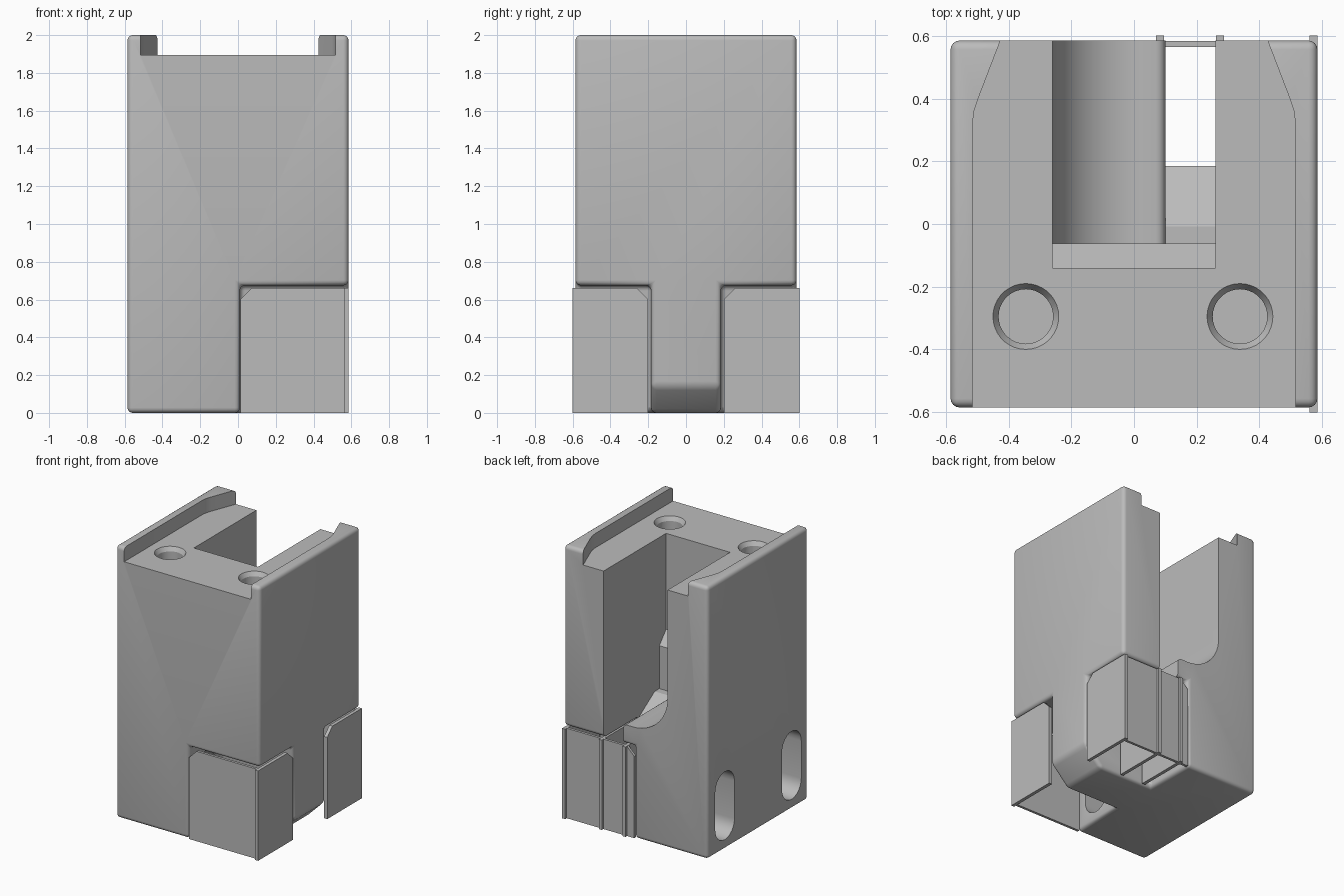
import bpy, bmesh, math
from mathutils import Vector

cube = bpy.data.objects.get("Cube")
if cube:
    bpy.data.objects.remove(cube, do_unlink=True)

grey = bpy.data.materials.new("plain grey")
grey.use_nodes = True
COLOUR = (0.5, 0.5, 0.5, 1)
grey.diffuse_color = COLOUR
grey.node_tree.nodes["Principled BSDF"].inputs["Base Color"].default_value = COLOUR


def prism(name, points, axis, a, b):
    """Extrude a flat outline along an axis from a to b."""
    place = {"x": lambda u, v, w: (w, u, v),
             "y": lambda u, v, w: (u, w, v),
             "z": lambda u, v, w: (u, v, w)}[axis]
    bm = bmesh.new()
    face = bm.faces.new([bm.verts.new(place(u, v, a)) for u, v in points])
    out = bmesh.ops.extrude_face_region(bm, geom=[face])
    moved = [g for g in out["geom"] if isinstance(g, bmesh.types.BMVert)]
    bmesh.ops.translate(bm, verts=moved, vec=Vector(place(0, 0, b - a)))
    bmesh.ops.recalc_face_normals(bm, faces=bm.faces)
    mesh = bpy.data.meshes.new(name)
    bm.to_mesh(mesh)
    bm.free()
    mesh.materials.append(grey)
    obj = bpy.data.objects.new(name, mesh)
    bpy.context.collection.objects.link(obj)
    return obj


def rect(u0, u1, v0, v1):
    return [(u0, v0), (u1, v0), (u1, v1), (u0, v1)]


def arc(cu, cv, r, start, end, steps):
    angles = [math.radians(start + (end - start) * i / steps) for i in range(steps + 1)]
    return [(cu + r * math.cos(t), cv + r * math.sin(t)) for t in angles]


def apply(obj, mod):
    bpy.context.view_layer.objects.active = obj
    bpy.ops.object.modifier_apply(modifier=mod.name)


def cut(obj, cutter):
    mod = obj.modifiers.new("cut", "BOOLEAN")
    mod.operation = "DIFFERENCE"
    mod.solver = "EXACT"
    mod.object = cutter
    apply(obj, mod)
    bpy.data.objects.remove(cutter, do_unlink=True)


# Main block with two lower corner notches and a chamfered arm between them
H = 0.585
body = prism("main_block", rect(-H, H, -H, H), "z", 0, 2)
for y0, y1 in ((-0.8, -0.185), (0.185, 0.8)):
    cut(body, prism("notch", rect(0.01, 0.8, y0, y1), "z", -0.1, 0.675))
cut(body, prism("arm_chamfer", [(0.435, -0.01), (0.7, -0.01), (0.7, 0.255)], "y", -0.3, 0.3))
bevel = body.modifiers.new("round", "BEVEL")
bevel.width = 0.028
bevel.segments = 4
bevel.limit_method = "ANGLE"
apply(body, bevel)

# Recessed deck between the two flared top rails
side = [(0.515, -0.8), (0.515, 0.32), (0.51, 0.36), (0.497, 0.4), (0.405, 0.64)]
deck = side + [(-u, v) for u, v in reversed(side)]
cut(body, prism("deck", deck, "z", 1.895, 2.2))

# Rear channel: curved floor, sloped front ledge, drop into the rear notch
floor = [(0.26, 2.2), (-0.26, 2.2)] + arc(0.02, 1.095, 0.28, 180, 270, 14)
floor += arc(0.07, 0.785, 0.03, 90, 0, 4) + [(0.26, 0.785)]
cut(body, prism("channel", floor, "y", -0.062, 0.8))
ledge = [(-0.14, 2.2), (-0.14, 1.19), (-0.062, 1.1), (0.05, 1.1), (0.05, 2.2)]
cut(body, prism("ledge", ledge, "x", -0.26, 0.26))
drop = [(-0.062, 0.9), (-0.062, 0.82), (0.185, 0.66), (0.185, 0.5), (0.8, 0.5), (0.8, 0.9)]
cut(body, prism("drop", drop, "x", 0.1, 0.26))

# Countersunk screw holes in the deck
for x in (-0.345, 0.338):
    cut(body, prism("bore", arc(x, -0.295, 0.087, 0, 350, 35), "z", 1.6, 2.1))
    bpy.ops.mesh.primitive_cone_add(vertices=36, radius1=0.087, radius2=0.123,
                                    depth=0.06, location=(x, -0.295, 1.895))
    cut(body, bpy.context.object)

# Oblong slots through the lower side wall
for y in (-0.39, 0.385):
    oblong = arc(y, 0.46, 0.112, 0, 180, 12) + arc(y, 0.185, 0.112, 180, 360, 12)
    cut(body, prism("oblong", oblong, "x", -0.8, 0.15))

for o in bpy.context.selected_objects:
    o.select_set(False)
body.select_set(True)
bpy.context.view_layer.objects.active = body
bpy.ops.object.shade_smooth_by_angle(angle=math.radians(30))


# Thin cover plates with a clipped inner top corner
def clipped(inner, outer, clip):
    return [(inner, 0), (outer, 0), (outer, 0.66), (inner + clip, 0.66), (inner, 0.6)]


for label, s in (("front", -1), ("rear", 1)):
    prism(label + "_cover_face", clipped(0.012, 0.565, 0.06), "y", s * 0.565, s * 0.584)
    outline = clipped(s * 0.2, s * 0.602, s * 0.06)
    prism(label + "_cover_side", outline, "x", 0.56, 0.585)
    if s > 0:
        for i, x in enumerate((0.07, 0.262)):
            prism("rear_divider_%d" % (i + 1), outline, "x", x, x + 0.025)
